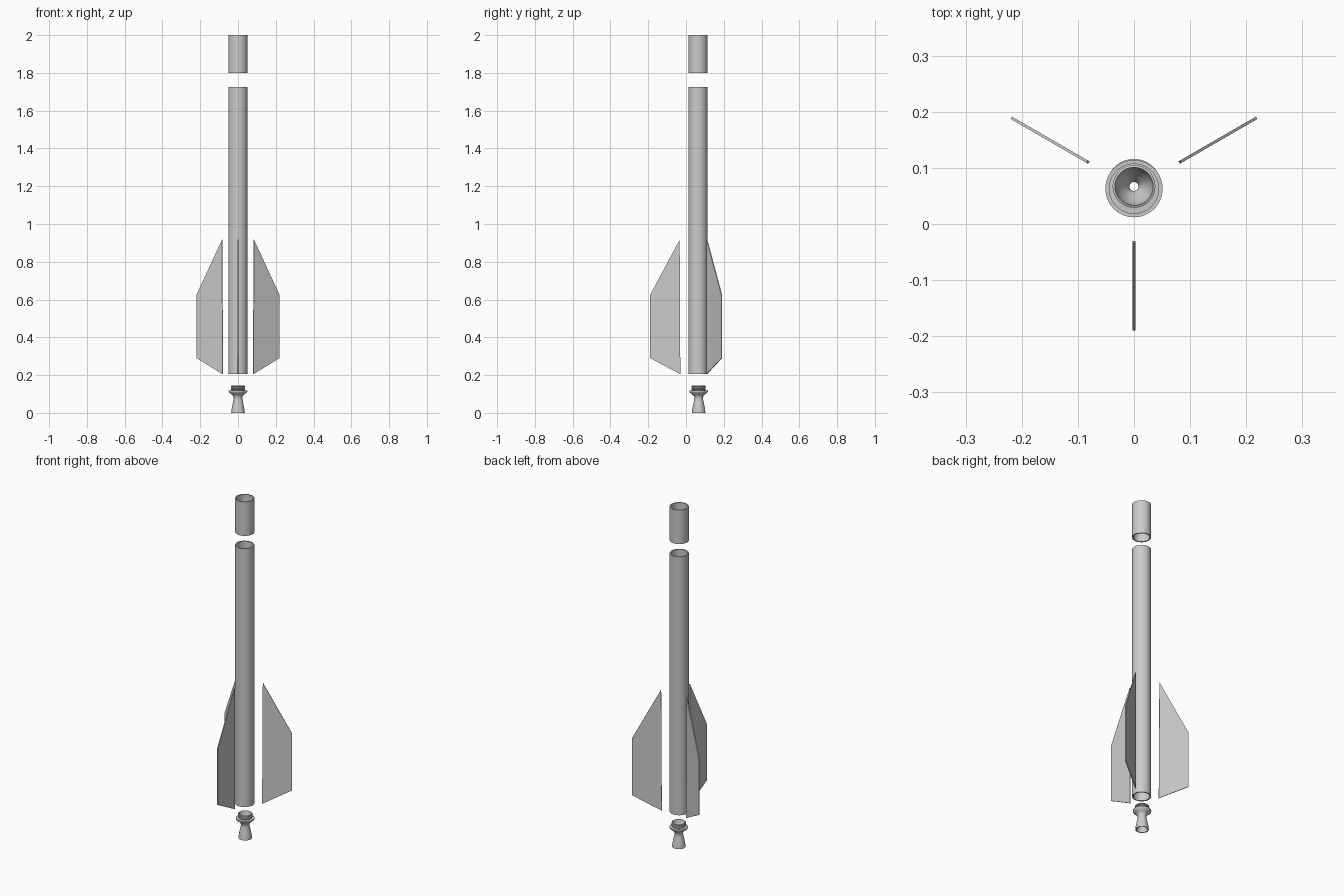
import bpy, bmesh, math
from mathutils import Matrix

cube = bpy.data.objects.get("Cube")
if cube:
    bpy.data.objects.remove(cube, do_unlink=True)

grey = bpy.data.materials.new("plain_grey")
grey.use_nodes = True
COLOR = (0.6, 0.6, 0.6, 1)
grey.diffuse_color = COLOR
grey.node_tree.nodes["Principled BSDF"].inputs["Base Color"].default_value = COLOR

AXIS_Y = 0.063
NOZZLE_Y = 0.067


def finish(name, bm, smooth=False):
    bmesh.ops.recalc_face_normals(bm, faces=bm.faces)
    mesh = bpy.data.meshes.new(name)
    bm.to_mesh(mesh)
    bm.free()
    obj = bpy.data.objects.new(name, mesh)
    bpy.context.collection.objects.link(obj)
    mesh.materials.append(grey)
    if smooth:
        bpy.ops.object.select_all(action='DESELECT')
        obj.select_set(True)
        bpy.context.view_layer.objects.active = obj
        bpy.ops.object.shade_smooth_by_angle(angle=math.radians(30))
    return obj


def lathe(name, profile, y, steps=64):
    """Revolve a closed (radius, z) profile about a vertical axis."""
    bm = bmesh.new()
    verts = [bm.verts.new((r, 0, z)) for r, z in profile]
    edges = [bm.edges.new((a, b)) for a, b in zip(verts, verts[1:] + verts[:1])]
    bmesh.ops.spin(bm, geom=verts + edges, cent=(0, 0, 0), axis=(0, 0, 1),
                   angle=math.tau, steps=steps)
    bmesh.ops.remove_doubles(bm, verts=bm.verts, dist=1e-5)
    obj = finish(name, bm, True)
    obj.location.y = y
    return obj


def tube(name, z0, z1, outer=0.051, inner=0.044):
    return lathe(name, [(inner, z0), (outer, z0), (outer, z1), (inner, z1)], AXIS_Y)


# Open body tubes
tube("body_tube", 0.205, 1.725)
tube("upper_tube", 1.80, 2.0)

# Nozzle: flared bell, flange, threaded collar and a funnel-shaped bore
outside = [(0.036, 0), (0.034, 0.02), (0.029, 0.045), (0.024, 0.068), (0.023, 0.08),
           (0.026, 0.09), (0.034, 0.098), (0.047, 0.108), (0.049, 0.112),
           (0.049, 0.118), (0.034, 0.119)]
for i in range(3):
    z = 0.121 + i * 0.008
    outside += [(0.034, z), (0.038, z + 0.002), (0.038, z + 0.005), (0.034, z + 0.007)]
inside = [(0.034, 0.145), (0.032, 0.13), (0.026, 0.112), (0.016, 0.097), (0.010, 0.088),
          (0.008, 0.08), (0.010, 0.068), (0.018, 0.045), (0.026, 0.02), (0.031, 0)]
lathe("nozzle", outside + inside, NOZZLE_Y)

# Three flat swept fins standing off the body
FIN = [(0.093, 0.205), (0.2525, 0.29), (0.2525, 0.625), (0.0965, 0.917)]
THICK = 0.005
for name, angle in (("front_fin", -90), ("left_fin", 30), ("right_fin", 150)):
    bm = bmesh.new()
    face = bm.faces.new([bm.verts.new((r, -THICK / 2, z)) for r, z in FIN])
    ext = bmesh.ops.extrude_face_region(bm, geom=[face], use_keep_orig=True)
    new = [g for g in ext["geom"] if isinstance(g, bmesh.types.BMVert)]
    bmesh.ops.translate(bm, verts=new, vec=(0, THICK, 0))
    bmesh.ops.transform(bm, verts=bm.verts, matrix=Matrix.Translation((0, AXIS_Y, 0))
                        @ Matrix.Rotation(math.radians(angle), 4, 'Z'))
    finish(name, bm)
